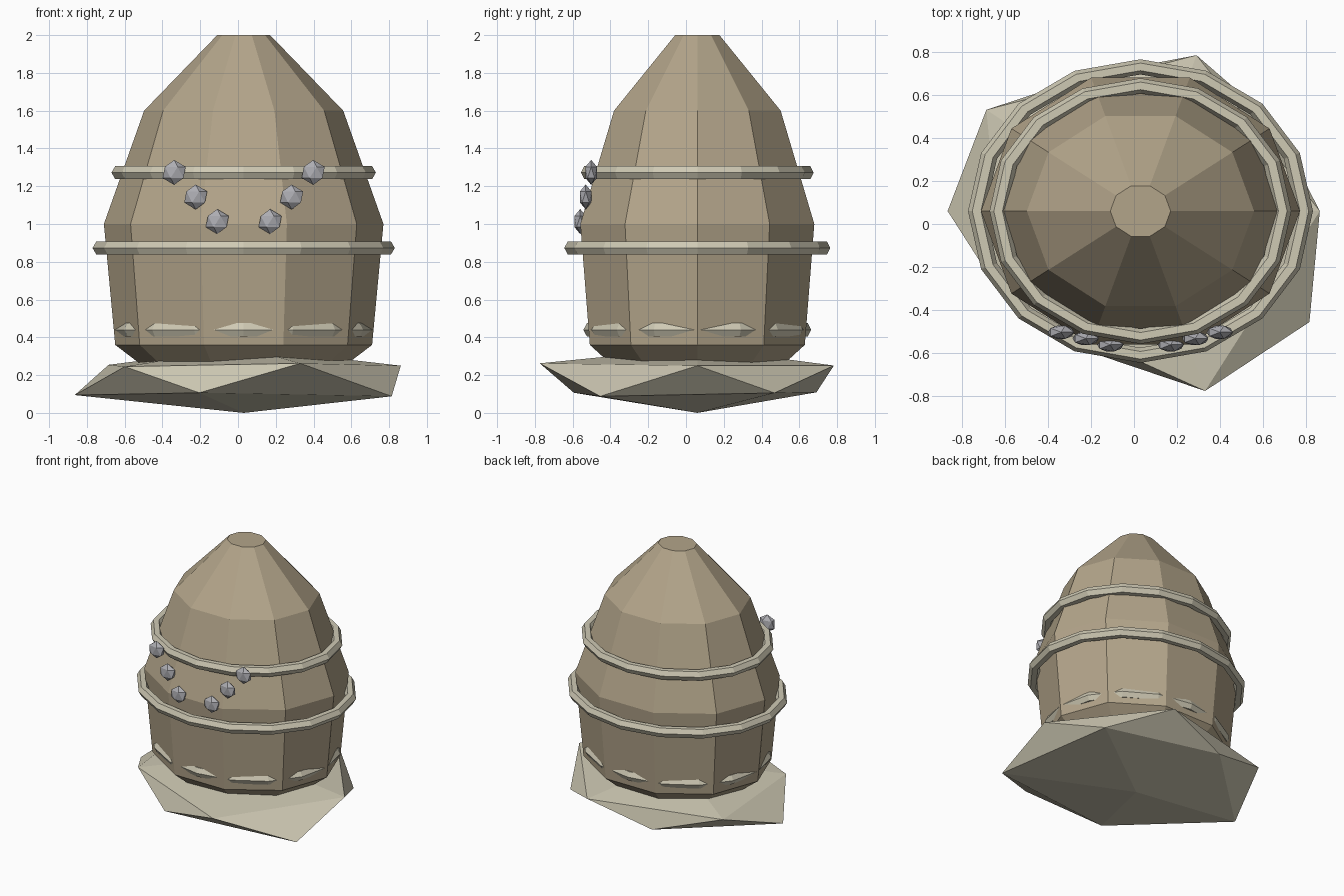
import bpy, bmesh, math

if "Cube" in bpy.data.objects:
    bpy.data.objects.remove(bpy.data.objects["Cube"])

CX, CY = 0.03, 0.06      # axis of the hive body
SQ = 0.88                # body and bands are narrower front to back


def material(name, rgb):
    m = bpy.data.materials.new(name)
    m.diffuse_color = (*rgb, 1)
    m.use_nodes = True
    m.node_tree.nodes["Principled BSDF"].inputs["Base Color"].default_value = m.diffuse_color
    return m


clay = material("brown clay", (0.45, 0.375, 0.255))
stone = material("pale stone", (0.62, 0.585, 0.455))
metal = material("grey metal", (0.42, 0.42, 0.45))


def add_object(name, bm, mat):
    bmesh.ops.recalc_face_normals(bm, faces=bm.faces)
    me = bpy.data.meshes.new(name)
    bm.to_mesh(me)
    bm.free()
    me.materials.append(mat)
    ob = bpy.data.objects.new(name, me)
    bpy.context.collection.objects.link(ob)
    return ob


def lathe(name, profile, sides, mat, closed=False):
    """Turn (radius, height) points around the body axis."""
    bm = bmesh.new()
    rings = []
    for r, z in profile:
        rings.append([bm.verts.new((CX + r * math.cos(math.tau * i / sides),
                                    CY + SQ * r * math.sin(math.tau * i / sides), z))
                      for i in range(sides)])
    pairs = list(zip(rings, rings[1:]))
    if closed:
        pairs.append((rings[-1], rings[0]))
    else:
        bm.faces.new(rings[0])
        bm.faces.new(rings[-1])
    for a, b in pairs:
        for i in range(sides):
            j = (i + 1) % sides
            bm.faces.new((a[i], a[j], b[j], b[i]))
    return add_object(name, bm, mat)


# Ten-sided domed body
lathe("body", [(0.47, 0.2), (0.68, 0.36), (0.74, 1.0), (0.527, 1.6), (0.14, 2.0)], 10, clay)

# Bands with a hexagonal section; the lowest only breaks through the flat sides
for name, radius, height in (("lower_band", 0.645, 0.44),
                             ("middle_band", 0.76, 0.873),
                             ("upper_band", 0.66, 1.272)):
    section = [(radius + 0.04 * math.cos(math.tau * k / 6),
                height + 0.04 * math.sin(math.tau * k / 6)) for k in range(6)]
    lathe(name, section, 16, stone, closed=True)

# Rough base rock: flattened icosahedron with uneven radii
bm = bmesh.new()
bmesh.ops.create_icosphere(bm, subdivisions=1, radius=1)
order = sorted(bm.verts, key=lambda v: (round(v.co.z, 1),
               (math.degrees(math.atan2(v.co.y, v.co.x)) + 200) % 360))
stretch = [0.972, 1.0, 0.85, 1.083, 0.86, 0.82, 0.87, 1.085, 0.93, 0.94, 0.988, 0.95]
for v, s in zip(order, stretch):
    x, y, z = v.co * s
    v.co = (CX + x, CY + 0.904 * y, 0.175 + 0.18 * z)
add_object("base_rock", bm, stone)

# Two slanted rows of studs on the front
for side, label in ((-1, "left"), (1, "right")):
    for k in range(3):
        bm = bmesh.new()
        bmesh.ops.create_icosphere(bm, subdivisions=1, radius=1)
        for v in bm.verts:
            v.co.x *= 0.068
            v.co.y *= 0.036
            v.co.z *= 0.066
        stud = add_object(f"{label}_stud_{k + 1}", bm, metal)
        stud.location = (CX + side * (0.14 + 0.114 * k), -0.56 + 0.029 * k, 1.013 + 0.13 * k)
